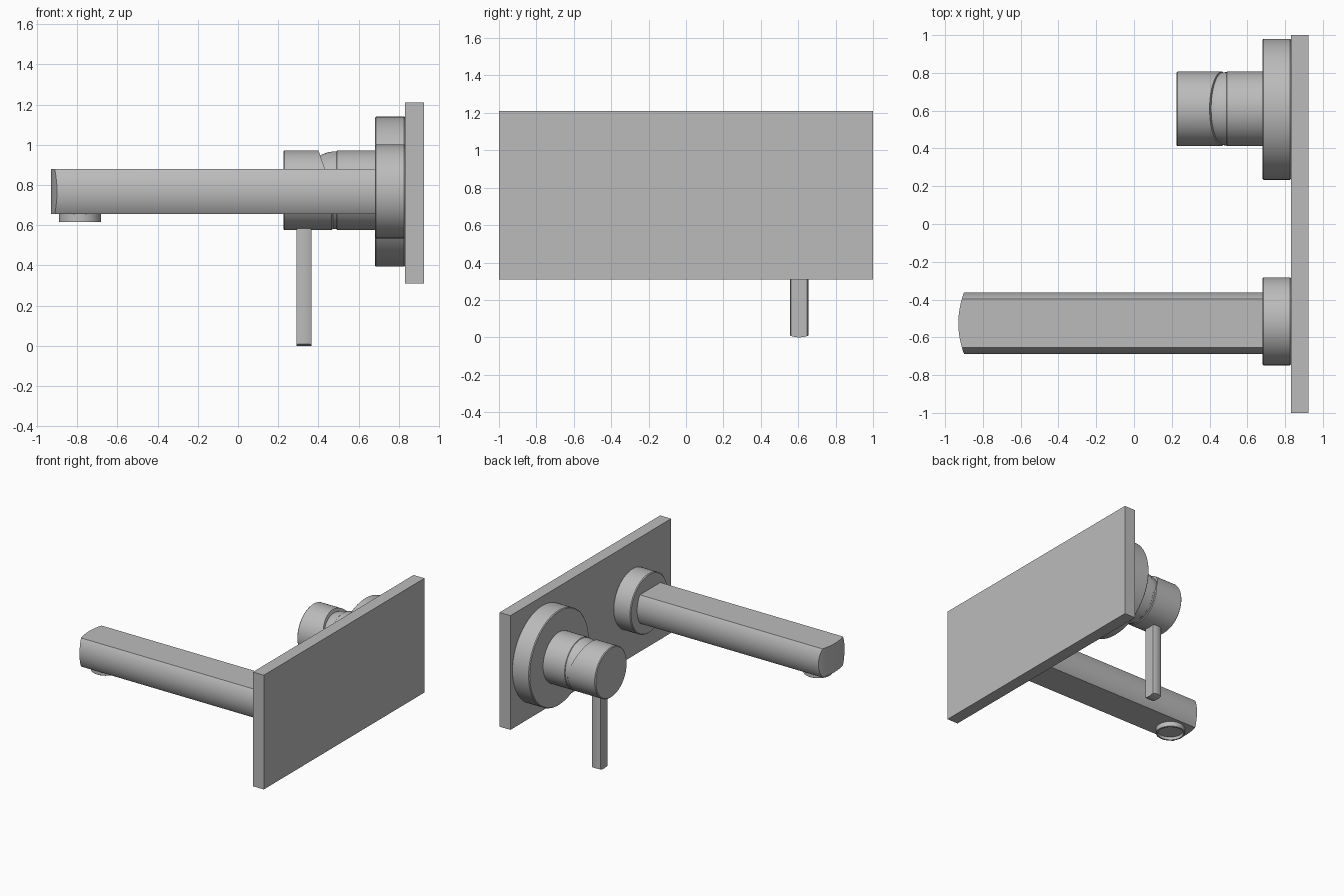
import bpy, bmesh, math
from mathutils import Vector

cube = bpy.data.objects.get("Cube")
if cube:
    bpy.data.objects.remove(cube, do_unlink=True)

# Single grey metal
metal = bpy.data.materials.new("grey_metal")
metal.use_nodes = True
GREY = (0.5, 0.5, 0.5, 1.0)
metal.diffuse_color = GREY
metal.node_tree.nodes["Principled BSDF"].inputs["Base Color"].default_value = GREY


def finish(name, bm, smooth=True):
    bmesh.ops.recalc_face_normals(bm, faces=bm.faces)
    me = bpy.data.meshes.new(name)
    bm.to_mesh(me)
    bm.free()
    me.materials.append(metal)
    ob = bpy.data.objects.new(name, me)
    bpy.context.collection.objects.link(ob)
    if smooth:
        bpy.ops.object.select_all(action='DESELECT')
        ob.select_set(True)
        bpy.context.view_layer.objects.active = ob
        bpy.ops.object.shade_smooth_by_angle(angle=math.radians(30))
    return ob


def lathe(profile, centre, axis, steps=96):
    """Spin (distance along axis, radius) points around the x or z axis."""
    bm = bmesh.new()
    c = Vector(centre)
    along, out = (Vector((1, 0, 0)), Vector((0, 0, 1))) if axis == 'X' else (Vector((0, 0, 1)), Vector((1, 0, 0)))
    verts = [bm.verts.new(c + along * d + out * r) for d, r in profile]
    edges = [bm.edges.new(p) for p in zip(verts, verts[1:])]
    bmesh.ops.spin(bm, geom=verts + edges, cent=c, axis=along, angle=math.tau, steps=steps)
    bmesh.ops.remove_doubles(bm, verts=bm.verts, dist=1e-5)
    return bm


def drum(a, b, r, e=0.006):
    """Profile of a solid cylinder with softened rims."""
    return [(a, 0), (a, r - e), (a + e, r), (b - e, r), (b, r - e), (b, 0)]


def flat_rod(name, half_w, half_t, flat_w, length, bulge, place):
    """Bar with two flat faces, two rounded sides and one bowed end."""
    s = half_w - flat_w
    R = (half_t ** 2 + s ** 2) / (2 * s)
    top = math.asin(half_t / R)
    right = [(half_w - R + R * math.cos(top * i / 10), R * math.sin(top * i / 10)) for i in range(11)]
    flat = [(flat_w * (1 - i / 6), half_t) for i in range(1, 12)]
    cols = right + flat + [(-u, v) for u, v in reversed(right)]
    bm = bmesh.new()

    def ring(end):
        rows = []
        for sign in (1, -1):
            rows.append([bm.verts.new(place(u, sign * v, length if end else bulge * (u / half_w) ** 2))
                         for u, v in cols])
        return rows

    (t0, b0), (t1, b1) = ring(False), ring(True)
    for i in range(len(cols) - 1):
        for p, q in ((t0, b0), (t1, b1), (t0, t1), (b0, b1)):
            bm.faces.new((p[i], p[i + 1], q[i + 1], q[i]))
    bmesh.ops.remove_doubles(bm, verts=bm.verts, dist=1e-5)
    return finish(name, bm)


# Wall plate
bm = bmesh.new()
bmesh.ops.create_cube(bm, size=1)
for v in bm.verts:
    v.co = Vector((0.8775 + v.co.x * 0.095, v.co.y * 2, 0.76 + v.co.z * 0.9))
finish("wall_plate", bm, smooth=False)

# Round collars against the plate
finish("valve_collar", lathe(drum(0.68, 0.832, 0.373), (0, 0.607, 0.767), 'X'))
finish("spout_collar", lathe(drum(0.68, 0.832, 0.233), (0, -0.515, 0.768), 'X'))

# Spout with bowed tip
flat_rod("spout", 0.1625, 0.1125, 0.1275, 1.70, 0.03,
         lambda u, v, w: (-0.93 + w, -0.525 + u, 0.7675 + v))

# Water outlet: open ring with a recessed face
finish("outlet", lathe([(0.67, 0), (0.67, 0.105), (0.617, 0.105), (0.615, 0.103),
                        (0.615, 0.092), (0.638, 0.092), (0.638, 0)], (-0.785, -0.525, 0), 'Z', 64))

# Valve body and the ball showing under the handle
VALVE = (0, 0.61, 0.774)
finish("valve_body", lathe(drum(0.49, 0.69, 0.198, 0.003), VALVE, 'X'))
ball = [(0.495 - 0.194 * math.cos(math.pi / 2 * i / 16), 0.194 * math.sin(math.pi / 2 * i / 16))
        for i in range(17)]
finish("valve_ball", lathe(ball + [(0.495, 0)], VALVE, 'X'))

# Handle cap, cut on a slant above its middle
bm = lathe(drum(0.225, 0.472, 0.198), VALVE, 'X')
cut = bmesh.ops.bisect_plane(bm, geom=bm.verts[:] + bm.edges[:] + bm.faces[:],
                             plane_co=(0.40, 0, 0.972), plane_no=(0.2, 0, 0.07), clear_outer=True)
bmesh.ops.holes_fill(bm, edges=[e for e in bm.edges if e.is_boundary], sides=0)
finish("handle_cap", bm)

# Lever hanging from the handle cap
flat_rod("lever", 0.05, 0.0375, 0.0425, 0.65, 0.01,
         lambda u, v, w: (0.3275 + v, 0.605 + u, w))
